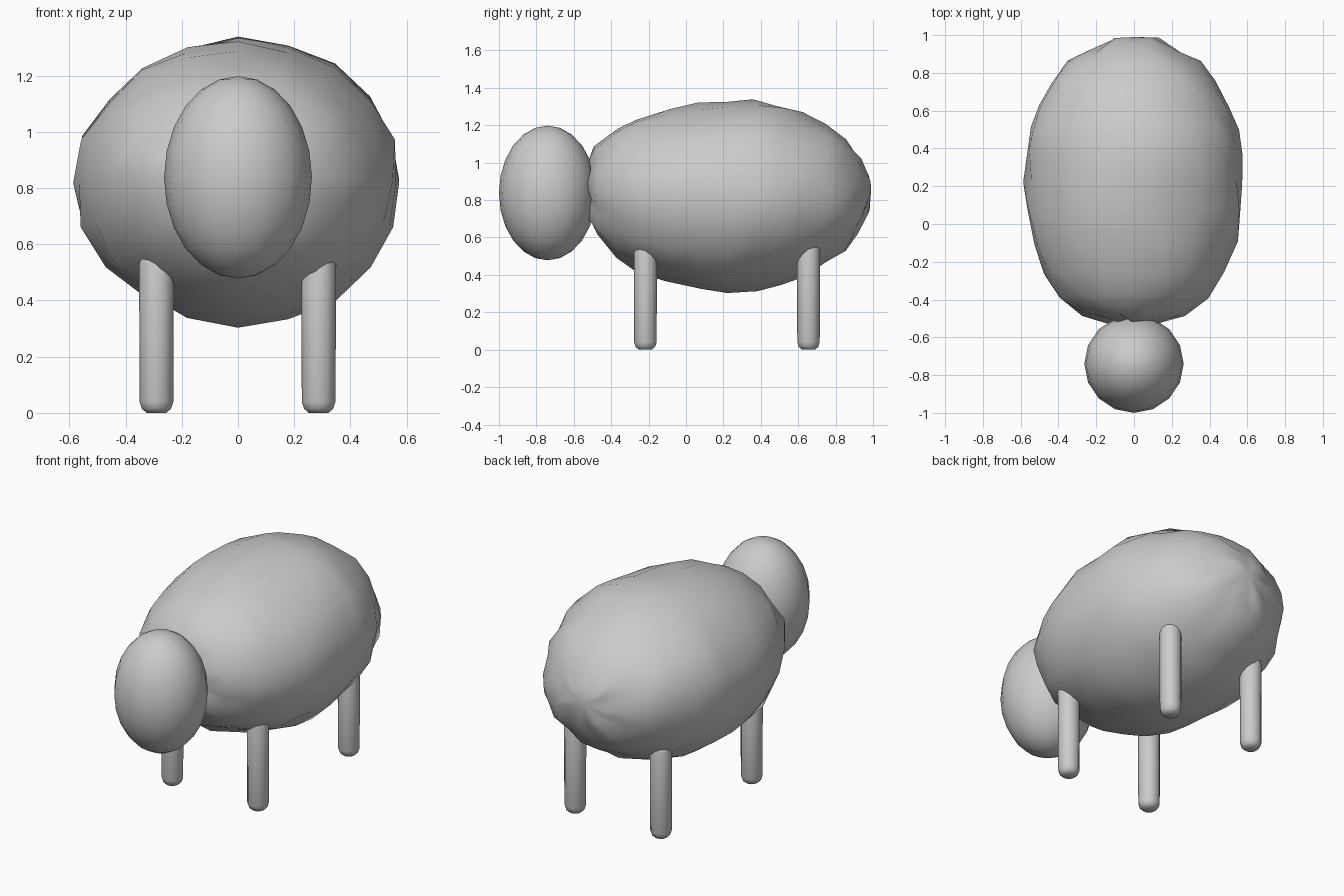
import bpy, bmesh, math, random
from mathutils import Vector

if "Cube" in bpy.data.objects:
    bpy.data.objects.remove(bpy.data.objects["Cube"])

random.seed(7)


def finish(name, bm):
    bmesh.ops.recalc_face_normals(bm, faces=bm.faces)
    me = bpy.data.meshes.new(name)
    bm.to_mesh(me)
    bm.free()
    me.polygons.foreach_set("use_smooth", [True] * len(me.polygons))
    ob = bpy.data.objects.new(name, me)
    bpy.context.collection.objects.link(ob)
    return ob


def skin(name, rings, start, end):
    """Bridge closed rings of points and close both ends with a fan."""
    bm = bmesh.new()
    loops = [[bm.verts.new(p) for p in ring] for ring in rings]
    n = len(loops[0])
    for a, b in zip(loops, loops[1:]):
        for i in range(n):
            j = (i + 1) % n
            bm.faces.new((a[i], a[j], b[j], b[i]))
    for tip, loop in ((start, loops[0]), (end, loops[-1])):
        v = bm.verts.new(tip)
        for i in range(n):
            bm.faces.new((v, loop[i], loop[(i + 1) % n]))
    return finish(name, bm)


# Woolly body: cross-sections along y (y, half width, top, bottom), made lumpy
sections = [
    (-0.51, 0.14, 1.00, 0.70), (-0.48, 0.27, 1.08, 0.61),
    (-0.38, 0.40, 1.18, 0.50), (-0.25, 0.48, 1.24, 0.42),
    (-0.10, 0.54, 1.28, 0.36), (0.07, 0.575, 1.31, 0.325),
    (0.22, 0.58, 1.325, 0.31), (0.37, 0.575, 1.33, 0.325),
    (0.50, 0.555, 1.31, 0.35), (0.63, 0.51, 1.265, 0.40),
    (0.75, 0.44, 1.21, 0.46), (0.85, 0.35, 1.12, 0.53),
    (0.92, 0.25, 1.03, 0.62), (0.97, 0.13, 0.95, 0.73)]
SIDES = 20
rings = []
for y, w, top, bottom in sections:
    ring = []
    for i in range(SIDES):
        a = 2 * math.pi * i / SIDES
        r = 1 + random.uniform(-0.025, 0.025)
        ring.append(Vector((w * r * math.cos(a),
                            y + random.uniform(-0.018, 0.018),
                            (top + bottom) / 2 + (top - bottom) / 2 * r * math.sin(a))))
    rings.append(ring)
skin("wool_body", rings, (0, -0.51, 0.85), (0, 0.99, 0.86))

# Egg-shaped head
bm = bmesh.new()
bmesh.ops.create_uvsphere(bm, u_segments=16, v_segments=12, radius=1)
for v in bm.verts:
    v.co = Vector((v.co.x * 0.263, v.co.y * 0.26 - 0.74, v.co.z * 0.36 + 0.838))
finish("head", bm)

# Legs: posts with rounded ends
leg_profile = [(0.035, 0.0), (0.052, 0.015), (0.06, 0.04),
               (0.062, 0.53), (0.052, 0.57), (0.035, 0.585)]
for end, y in (("front", -0.217), ("back", 0.655)):
    for side, x in (("left", -0.29), ("right", 0.287)):
        rings = [[(x + r * math.cos(k * math.pi / 6), y + r * math.sin(k * math.pi / 6), z)
                  for k in range(12)] for r, z in leg_profile]
        skin(f"{end}_{side}_leg", rings, (x, y, 0), (x, y, 0.585))
